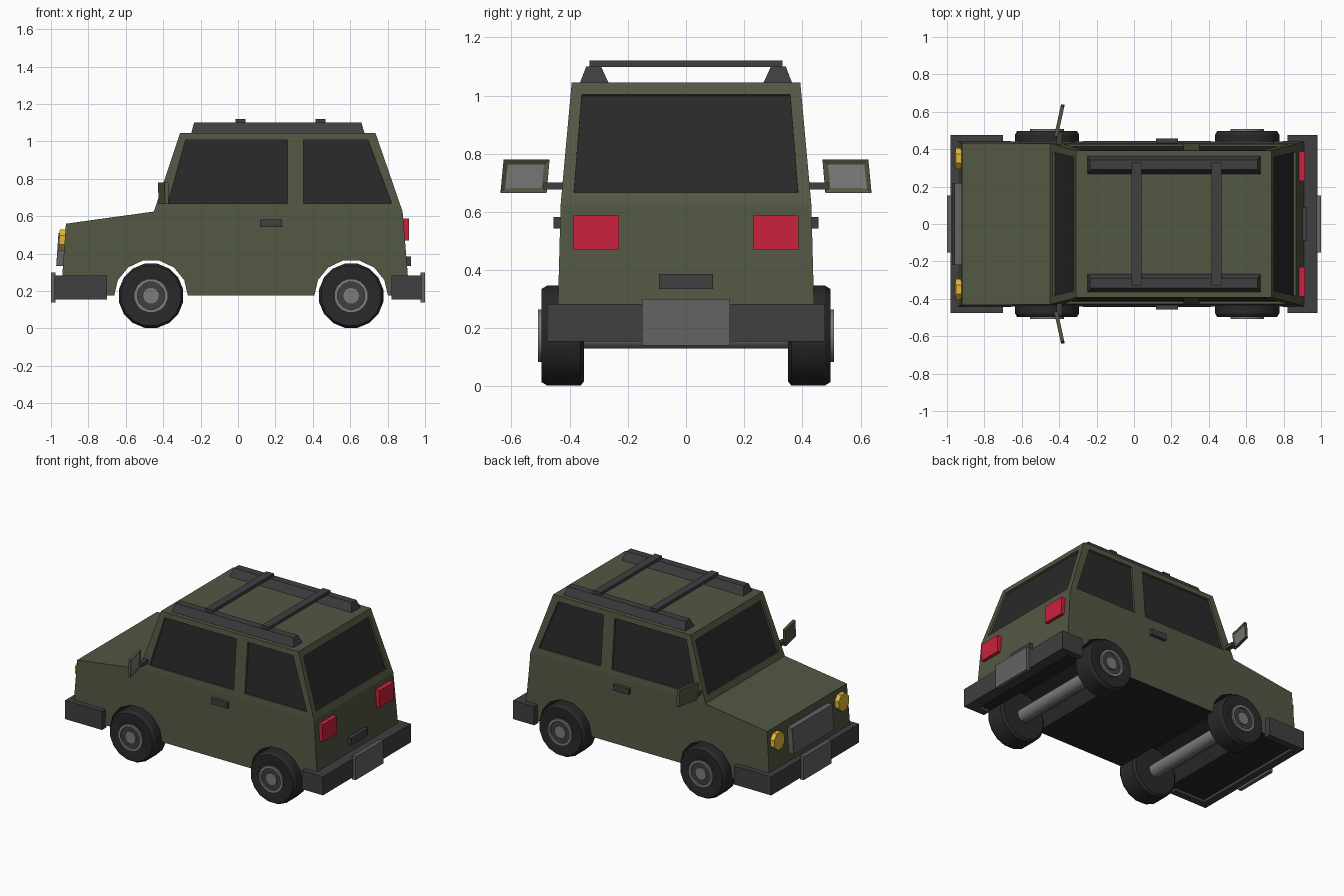
import bpy, bmesh, math
from mathutils import Vector

if "Cube" in bpy.data.objects:
    bpy.data.objects.remove(bpy.data.objects["Cube"])


def material(name, r, g, b):
    m = bpy.data.materials.new(name)
    m.diffuse_color = (r, g, b, 1)
    m.use_nodes = True
    m.node_tree.nodes["Principled BSDF"].inputs["Base Color"].default_value = m.diffuse_color
    return m


OLIVE = material("olive paint", 0.085, 0.095, 0.055)
BLACK = material("black", 0.022, 0.022, 0.022)
TRIM = material("dark trim", 0.05, 0.05, 0.053)
GREY = material("mid grey", 0.13, 0.125, 0.13)
STEEL = material("steel", 0.2, 0.2, 0.2)
RED = material("red lens", 0.6, 0.015, 0.045)
YELLOW = material("yellow lens", 0.75, 0.47, 0.04)


def finish(name, bm, *mats):
    bmesh.ops.recalc_face_normals(bm, faces=bm.faces[:])
    me = bpy.data.meshes.new(name)
    bm.to_mesh(me)
    bm.free()
    for m in mats:
        me.materials.append(m)
    ob = bpy.data.objects.new(name, me)
    bpy.context.collection.objects.link(ob)
    return ob


def add_prism(bm, a, b):
    """Join two matching outlines into a closed solid."""
    va, vb = [bm.verts.new(p) for p in a], [bm.verts.new(p) for p in b]
    n = len(va)
    caps = [bm.faces.new(va), bm.faces.new(vb)]
    for i in range(n):
        bm.faces.new((va[i], va[(i + 1) % n], vb[(i + 1) % n], vb[i]))
    return caps


def prism(name, a, b, mat):
    bm = bmesh.new()
    add_prism(bm, a, b)
    return finish(name, bm, mat)


def box(name, x0, x1, y0, y1, z0, z1, mat, lean=0.0):
    """Box whose upper end is shifted in x by lean."""
    def ring(z, d):
        return [(x0 + d, y0, z), (x1 + d, y0, z), (x1 + d, y1, z), (x0 + d, y1, z)]
    return prism(name, ring(z0, 0), ring(z1, lean), mat)


def lathe(name, prof, x, side, z, mat, seg=16):
    """Revolve closed (radius, y) outline about a y axis."""
    bm = bmesh.new()
    rings = []
    for i in range(seg):
        t = 2 * math.pi * (i + 0.5) / seg
        rings.append([bm.verts.new((x + r * math.cos(t), side * y, z + r * math.sin(t)))
                      for r, y in prof])
    n = len(prof)
    for i in range(seg):
        p, q = rings[i], rings[(i + 1) % seg]
        for j in range(n):
            k = (j + 1) % n
            if prof[j][0] or prof[k][0]:
                bm.faces.new((p[j], p[k], q[k], q[j]))
    bmesh.ops.remove_doubles(bm, verts=bm.verts[:], dist=1e-5)
    bmesh.ops.dissolve_degenerate(bm, edges=bm.edges[:], dist=1e-6)
    ob = finish(name, bm, mat)
    bpy.ops.object.select_all(action='DESELECT')
    ob.select_set(True)
    bpy.context.view_layer.objects.active = ob
    bpy.ops.object.shade_smooth_by_angle(angle=math.radians(30))
    return ob


# Dimensions
WAIST, ROOF, SILL = 0.625, 1.045, 0.175
WHEELS_X, WHEEL_Z = (-0.465, 0.605), 0.175


def lerp_z(z, low, high):
    return low + (z - WAIST) / (ROOF - WAIST) * (high - low)


def half_width(z):
    if z > WAIST:
        return lerp_z(z, 0.431, 0.393)
    return 0.443 - (z - SILL) / (WAIST - SILL) * 0.012


# Body shell: side profile with open wheel arches, tapering to the roof
profile = [(-0.45, WAIST), (-0.92, 0.56), (-0.947, SILL)]
for cx in WHEELS_X:
    for i in range(8):
        t = math.pi * (1 - i / 7)
        profile.append((cx + 0.197 * math.cos(t), SILL + 0.193 * math.sin(t)))
profile += [(0.917, SILL), (0.88, WAIST), (0.735, ROOF), (-0.31, ROOF)]
bm = bmesh.new()
sides = [[bm.verts.new((x, s * half_width(z), z)) for x, z in profile] for s in (-1, 1)]
n = len(profile)
for i in range(n):
    k = (i + 1) % n
    f = bm.faces.new((sides[0][i], sides[0][k], sides[1][k], sides[1][i]))
    if 2 <= i < n - 4:
        f.material_index = 1
for v in sides:
    bm.faces.new(v[:n - 2])
    bm.faces.new((v[n - 3], v[n - 2], v[n - 1], v[0]))
body = finish("body", bm, OLIVE, BLACK)

# Windows: recesses cut in the shell, with dark glass set inside
windows = []
for s in (-1, 1):
    for label, quad in (
            ("front", [(-0.375, 0.667), (0.265, 0.667), (0.265, 1.008), (-0.28, 1.008)]),
            ("rear", [(0.35, 0.667), (0.822, 0.667), (0.695, 1.008), (0.35, 1.008)])):
        windows.append((label + "_side_window", [(x, s * half_width(z), z) for x, z in quad],
                        Vector((0, s, 0.09))))
for label, low, high, d in (("windshield", -0.45, -0.31, -1), ("back_window", 0.88, 0.735, 1)):
    quad = [(-0.385, 0.667), (0.385, 0.667), (0.358, 1.003), (-0.358, 1.003)]
    windows.append((label, [(lerp_z(z, low, high), y, z) for y, z in quad],
                    Vector((d, 0, 0.34))))


def shifted(quad, v):
    return [Vector(p) + v for p in quad]


bm = bmesh.new()
for name, quad, out in windows:
    out.normalize()
    add_prism(bm, shifted(quad, out * 0.03), shifted(quad, out * -0.02))
    prism(name, shifted(quad, out * -0.014), shifted(quad, out * -0.022), BLACK)
cutter = finish("window_cutter", bm)
cutter.hide_render = True
mod = body.modifiers.new("windows", 'BOOLEAN')
mod.operation, mod.solver, mod.object = 'DIFFERENCE', 'EXACT', cutter
bpy.context.view_layer.objects.active = body
bpy.ops.object.modifier_apply(modifier=mod.name)
bpy.data.objects.remove(cutter)

# Wheels and axles
for x in WHEELS_X:
    lathe("axle", [(0, -0.37), (0.045, -0.37), (0.045, 0.37), (0, 0.37)], x, 1, WHEEL_Z, STEEL)
    for s in (-1, 1):
        lathe("tyre", [(0, 0.35), (0.16, 0.35), (0.175, 0.362), (0.175, 0.478),
                       (0.163, 0.497), (0.09, 0.497), (0.08, 0.492), (0, 0.492)],
              x, s, WHEEL_Z, BLACK)
        lathe("rim", [(0.092, 0.485), (0.092, 0.508), (0.074, 0.508), (0.074, 0.485)],
              x, s, WHEEL_Z, STEEL)
        lathe("rim_disc", [(0, 0.485), (0.074, 0.485), (0.074, 0.498), (0, 0.498)],
              x, s, WHEEL_Z, TRIM)
        lathe("hub", [(0, 0.49), (0.042, 0.49), (0.042, 0.506), (0, 0.506)],
              x, s, WHEEL_Z, STEEL)

# Wrap-around bumpers and plates
for name, outer, inner, tip in (("front", -0.982, -0.93, -0.70), ("rear", 0.98, 0.90, 0.82)):
    u = [(outer, -0.477), (tip, -0.477), (tip, -0.43), (inner, -0.43),
         (inner, 0.43), (tip, 0.43), (tip, 0.477), (outer, 0.477)]
    prism(name + "_bumper", [(x, y, 0.155) for x, y in u], [(x, y, 0.283) for x, y in u], TRIM)
    end = math.copysign(1.0, outer)
    box(name + "_plate", min(end, end * 0.975), max(end, end * 0.975),
        -0.152, 0.152, 0.14, 0.3, GREY)

# Grille and tailgate handle
box("grille", -0.972, -0.92, -0.22, 0.22, 0.335, 0.51, GREY, lean=0.012)
box("tailgate_handle", 0.89, 0.925, -0.092, 0.092, 0.335, 0.386, TRIM)

# Roof cross bars
for x in (0.013, 0.442):
    box("cross_bar", x - 0.027, x + 0.027, -0.332, 0.332, 1.098, 1.12, TRIM)

for s in (-1, 1):
    # Headlight, eight sided
    ring = [(0.06 * math.cos(math.pi * (i + 0.5) / 4), 0.06 * math.sin(math.pi * (i + 0.5) / 4))
            for i in range(8)]
    prism("headlight", [(-0.91, s * 0.35 + a, 0.473 + b) for a, b in ring],
          [(-0.956 + 0.06 * b, s * 0.35 + a, 0.473 + b) for a, b in ring], YELLOW)
    # Tail light and door handle
    box("tail_light", 0.87, 0.915, s * 0.23, s * 0.387, 0.47, 0.587, RED)
    box("door_handle", 0.118, 0.236, s * 0.42, s * 0.456, 0.543, 0.583, TRIM)

    # Roof rail with sloping sides
    prism("roof_rail",
          [(x, s * y, 1.043) for x, y in ((-0.25, 0.266), (0.677, 0.266), (0.677, 0.365), (-0.25, 0.365))],
          [(x, s * y, 1.1) for x, y in ((-0.235, 0.292), (0.66, 0.292), (0.66, 0.343), (-0.235, 0.343))],
          TRIM)

    # Side mirror: angled housing with recessed glass, and arm
    box("mirror_arm", -0.415, -0.385, s * 0.40, s * 0.49, 0.677, 0.702, TRIM)
    face = [(-0.405 + (y - 0.48) * 0.22, s * y, z)
            for y, z in ((0.479, 0.665), (0.638, 0.665), (0.627, 0.78), (0.469, 0.78))]
    bm = bmesh.new()
    glass = add_prism(bm, shifted(face, Vector((-0.02, 0, 0))), face)[1]
    bmesh.ops.recalc_face_normals(bm, faces=bm.faces[:])
    bmesh.ops.inset_individual(bm, faces=[glass], thickness=0.024, depth=-0.008)
    glass.material_index = 1
    finish("side_mirror", bm, OLIVE, STEEL)
